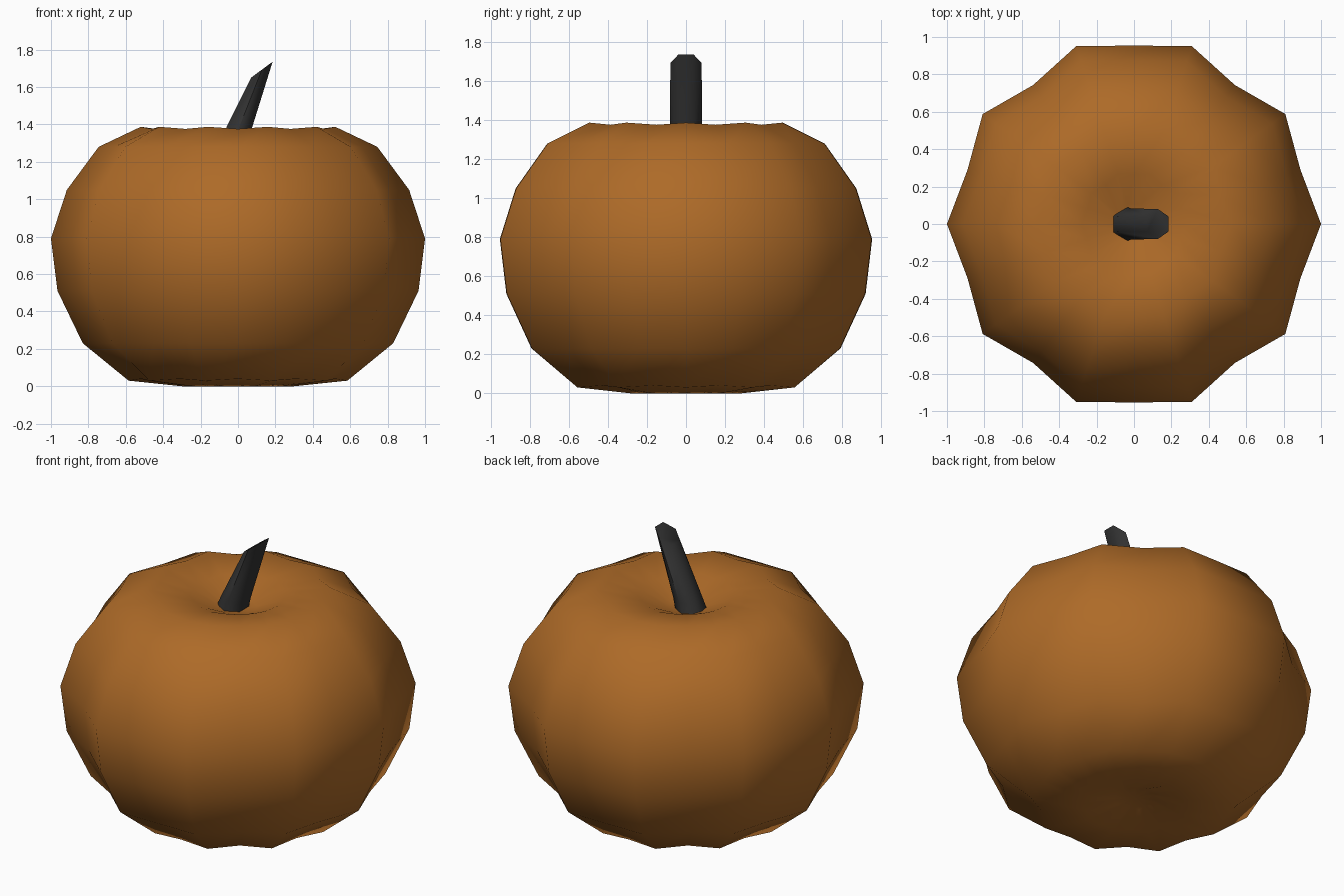
import bpy, bmesh, math
from mathutils import Vector

if "Cube" in bpy.data.objects:
    bpy.data.objects.remove(bpy.data.objects["Cube"])


def material(name, rgb):
    m = bpy.data.materials.new(name)
    m.diffuse_color = (*rgb, 1.0)
    m.use_nodes = True
    m.node_tree.nodes["Principled BSDF"].inputs["Base Color"].default_value = m.diffuse_color
    return m


def loft(name, rings, mat, bottom=None, top=None):
    """Skin a list of point rings; close the ends with a pole or a flat cap."""
    bm = bmesh.new()
    loops = [[bm.verts.new(p) for p in ring] for ring in rings]
    n = len(loops[0])
    for a, b in zip(loops, loops[1:]):
        for i in range(n):
            j = (i + 1) % n
            bm.faces.new((a[i], a[j], b[j], b[i]))
    for loop, pole in ((loops[0], bottom), (loops[-1], top)):
        if pole is None:
            bm.faces.new(loop)
        else:
            c = bm.verts.new(pole)
            for i in range(n):
                bm.faces.new((loop[i], loop[(i + 1) % n], c))
    bmesh.ops.recalc_face_normals(bm, faces=bm.faces)
    me = bpy.data.meshes.new(name)
    bm.to_mesh(me)
    bm.free()
    me.materials.append(mat)
    ob = bpy.data.objects.new(name, me)
    bpy.context.collection.objects.link(ob)
    return ob


def smooth(ob, degrees):
    bpy.ops.object.select_all(action='DESELECT')
    ob.select_set(True)
    bpy.context.view_layer.objects.active = ob
    bpy.ops.object.shade_smooth_by_angle(angle=math.radians(degrees))


orange = material("pumpkin orange", (0.42, 0.145, 0.021))
dark = material("dark stem", (0.032, 0.032, 0.032))

# Body: ten ribs with shallow grooves between, dimpled at top and bottom
profile = [(0.12, 0.04), (0.30, 0.0), (0.585, 0.03), (0.83, 0.23),
           (0.965, 0.51), (1.0, 0.79), (0.915, 1.05), (0.745, 1.28),
           (0.52, 1.387), (0.28, 1.355), (0.11, 1.275)]
groove = {18: 0.936, 54: 0.918, 90: 0.954}


def body_ring(r, z):
    pts = []
    for k in range(20):
        deg = k * 18
        s, dz = 1.0, 0.0
        if k % 2:
            d = deg % 180
            s = groove[min(d, 180 - d)]
            dz = -0.011 if z > 1.3 else (0.01 if 0.0 < z < 0.1 else 0.0)
        a = math.radians(deg)
        pts.append((r * s * math.cos(a), r * s * math.sin(a), z + dz))
    return pts


body = loft("pumpkin_body", [body_ring(r, z) for r, z in profile], orange,
            bottom=(0, 0, 0.05), top=(0, 0, 1.26))
smooth(body, 75)

# Stem: leaning six-sided stalk with a slanted cut
def stem_ring(cx, cz, rx, ry, slant):
    return [(cx + rx * math.cos(a), ry * math.sin(a), cz + slant * math.cos(a))
            for a in (math.radians(30 + 60 * k) for k in range(6))]


stem = loft("stem", [stem_ring(-0.035, 1.27, 0.09, 0.09, 0.0),
                     stem_ring(-0.015, 1.33, 0.085, 0.083, 0.0),
                     stem_ring(0.1275, 1.6925, 0.0665, 0.08, 0.049)], dark)
smooth(stem, 62)
